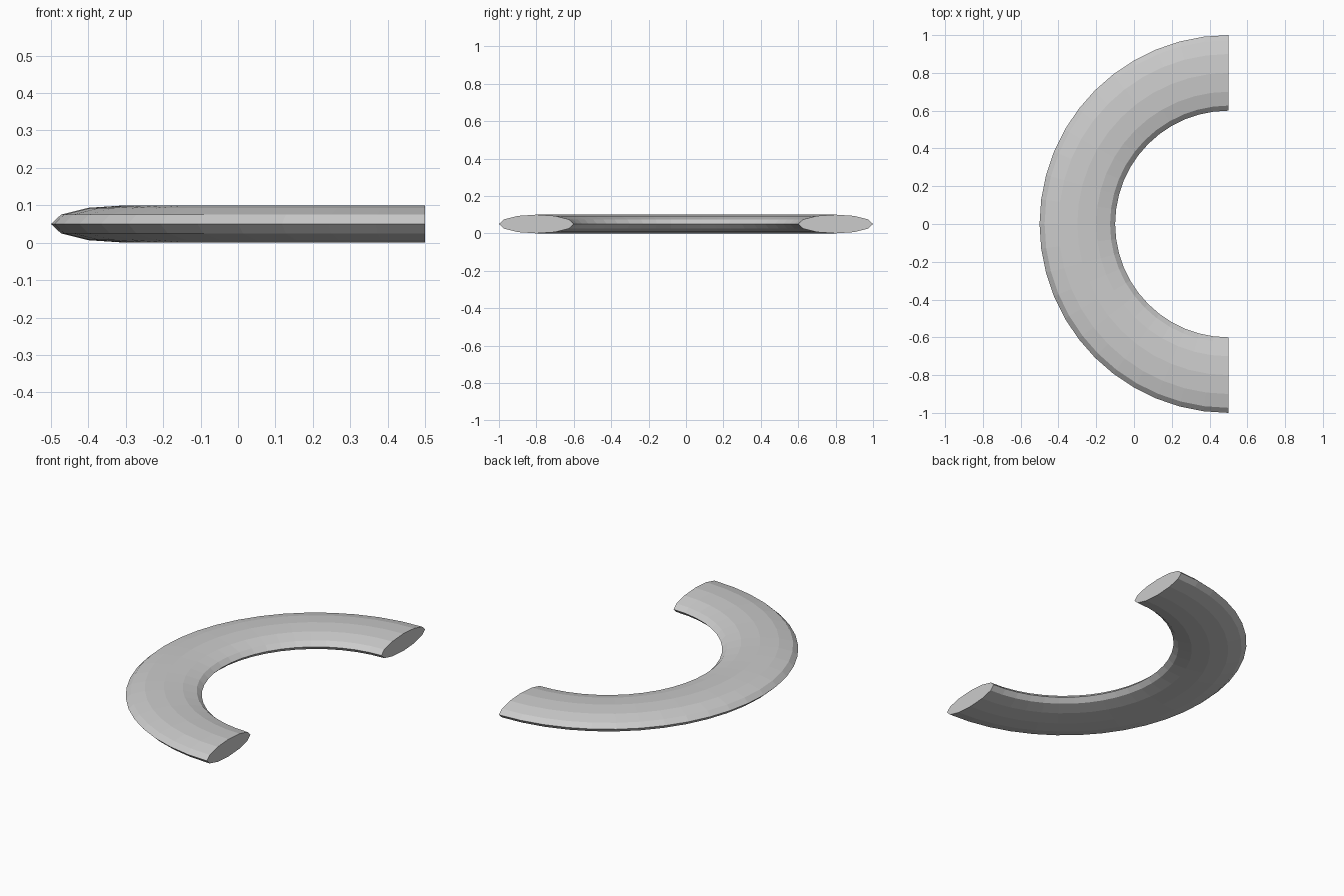
import bpy, bmesh
from math import sin, cos, pi

if "Cube" in bpy.data.objects:
    bpy.data.objects.remove(bpy.data.objects["Cube"])

SIDES, STEPS = 12, 24        # sides of the oval section, steps along the half circle
MAJOR, HALF_W, HALF_H = 0.8, 0.2, 0.05

bm = bmesh.new()

# Oval section swept through a half circle open towards +x
rings = []
for i in range(STEPS + 1):
    a = pi / 2 + pi * i / STEPS
    ring = []
    for j in range(SIDES):
        t = 2 * pi * j / SIDES
        r = MAJOR + HALF_W * cos(t)
        ring.append(bm.verts.new((0.5 + r * cos(a), r * sin(a), HALF_H + HALF_H * sin(t))))
    rings.append(ring)

for p, q in zip(rings, rings[1:]):
    for j in range(SIDES):
        k = (j + 1) % SIDES
        bm.faces.new((p[j], q[j], q[k], p[k]))

# Flat end caps
bm.faces.new(rings[0])
bm.faces.new(rings[-1])
bmesh.ops.recalc_face_normals(bm, faces=bm.faces[:])

mesh = bpy.data.meshes.new("half_ring")
bm.to_mesh(mesh)
bm.free()
bpy.context.collection.objects.link(bpy.data.objects.new("half_ring", mesh))
